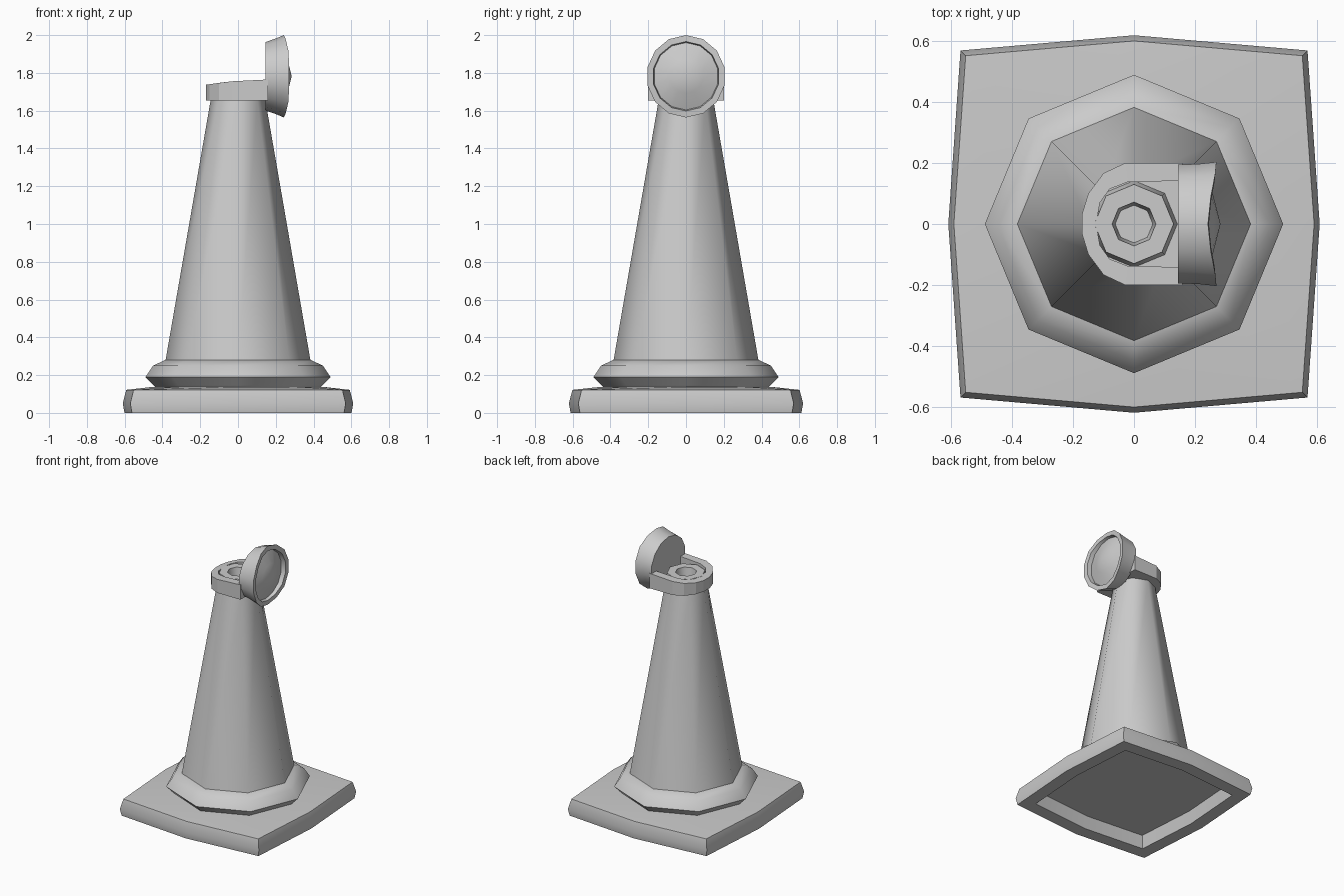
import bpy, bmesh, math

if "Cube" in bpy.data.objects:
    bpy.data.objects.remove(bpy.data.objects["Cube"])


def loft(name, rings, cap_start=True, cap_end=True, closed=False, smooth=None):
    """Skin a list of equal-length point loops into one object."""
    bm = bmesh.new()
    loops = [[bm.verts.new(p) for p in ring] for ring in rings]
    n = len(loops[0])
    pairs = list(zip(loops, loops[1:]))
    if closed:
        pairs.append((loops[-1], loops[0]))
    for a, b in pairs:
        for i in range(n):
            j = (i + 1) % n
            bm.faces.new((a[i], a[j], b[j], b[i]))
    if cap_start and not closed:
        bm.faces.new(loops[0][::-1])
    if cap_end and not closed:
        bm.faces.new(loops[-1])
    bmesh.ops.remove_doubles(bm, verts=bm.verts, dist=1e-5)
    bmesh.ops.recalc_face_normals(bm, faces=bm.faces)
    mesh = bpy.data.meshes.new(name)
    bm.to_mesh(mesh)
    bm.free()
    obj = bpy.data.objects.new(name, mesh)
    bpy.context.collection.objects.link(obj)
    if smooth:
        bpy.ops.object.select_all(action='DESELECT')
        obj.select_set(True)
        bpy.context.view_layer.objects.active = obj
        bpy.ops.object.shade_smooth_by_angle(angle=math.radians(smooth))
    return obj


def octagon(r, z):
    return [(r * math.cos(k * math.pi / 4), r * math.sin(k * math.pi / 4), z)
            for k in range(8)]


def slab(s, z):
    """Rounded-square outline of the foot: four corners and bowed mid-sides."""
    pts = [(.61, 0), (.57, .57), (0, .62), (-.57, .57),
           (-.61, 0), (-.57, -.57), (0, -.62), (.57, -.57)]
    return [(x * s, y * s, z) for x, y in pts]


# Square foot with a hollow underside
loft("base", [slab(.80, .09), slab(.83, 0), slab(.985, 0), slab(1, .05),
              slab(.97, .122), octagon(.45, .138)], smooth=30)

# Padded collar around the cone's foot
loft("collar", [octagon(r, z) for r, z in
                ((.43, .13), (.445, .145), (.49, .19), (.45, .25), (.385, .28), (.37, .28))],
     smooth=50)

# Tapered cone with a hole in its top
loft("cone", [octagon(r, z) for r, z in
              ((.385, .27), (.145, 1.655), (.13, 1.745), (.072, 1.745), (.055, 1.62))],
     smooth=50)

# U-shaped bracket hugging the cone top: half outlines are mirrored in y
outer_half = [(.16, .20), (-.03, .20), (-.10, .167), (-.15, .10), (-.17, .035)]
inner_half = [(.16, .142), (-.02, .138), (-.08, .115), (-.112, .07), (-.12, .025)]


def mirrored(half):
    return half + [(x, -y) for x, y in reversed(half)]


def bracket_top(x):
    return 1.757 + .05 * x if x > -.05 else 1.754 + .14 * (x + .05)


sections = []
for (ox, oy), (ix, iy) in zip(mirrored(outer_half), mirrored(inner_half)):
    sections.append([(ox, oy, 1.655), (ox, oy, bracket_top(ox)),
                     (ix, iy, bracket_top(ix)), (ix, iy, 1.655)])
loft("bracket", sections)

# Thin floor closing the bracket
loft("bracket_floor", [[(x, y, z) for x, y in mirrored(inner_half)] for z in (1.655, 1.67)])

# Lamp: flared housing facing +x, with a bowed rim and recessed lens
SIDES, LAMP_Z = 14, 1.782


def lamp_ring(x, ry, rz, bow=0):
    ring = []
    for k in range(SIDES):
        a = 2 * math.pi * k / SIDES
        ring.append((x - bow * math.cos(a) ** 4, ry * math.sin(a), LAMP_Z + rz * math.cos(a)))
    return ring


loft("lamp_housing", [lamp_ring(.145, .20, .181), lamp_ring(.21, .202, .20, .01),
                      lamp_ring(.271, .209, .218, .028), lamp_ring(.268, .177, .184, .022),
                      lamp_ring(.235, .172, .178, .01)], smooth=35)

loft("lamp_lens", [lamp_ring(.235, .175, .181, .01), lamp_ring(.262, .09, .09),
                   lamp_ring(.284, 0, 0)], cap_start=False, cap_end=False, smooth=40)
